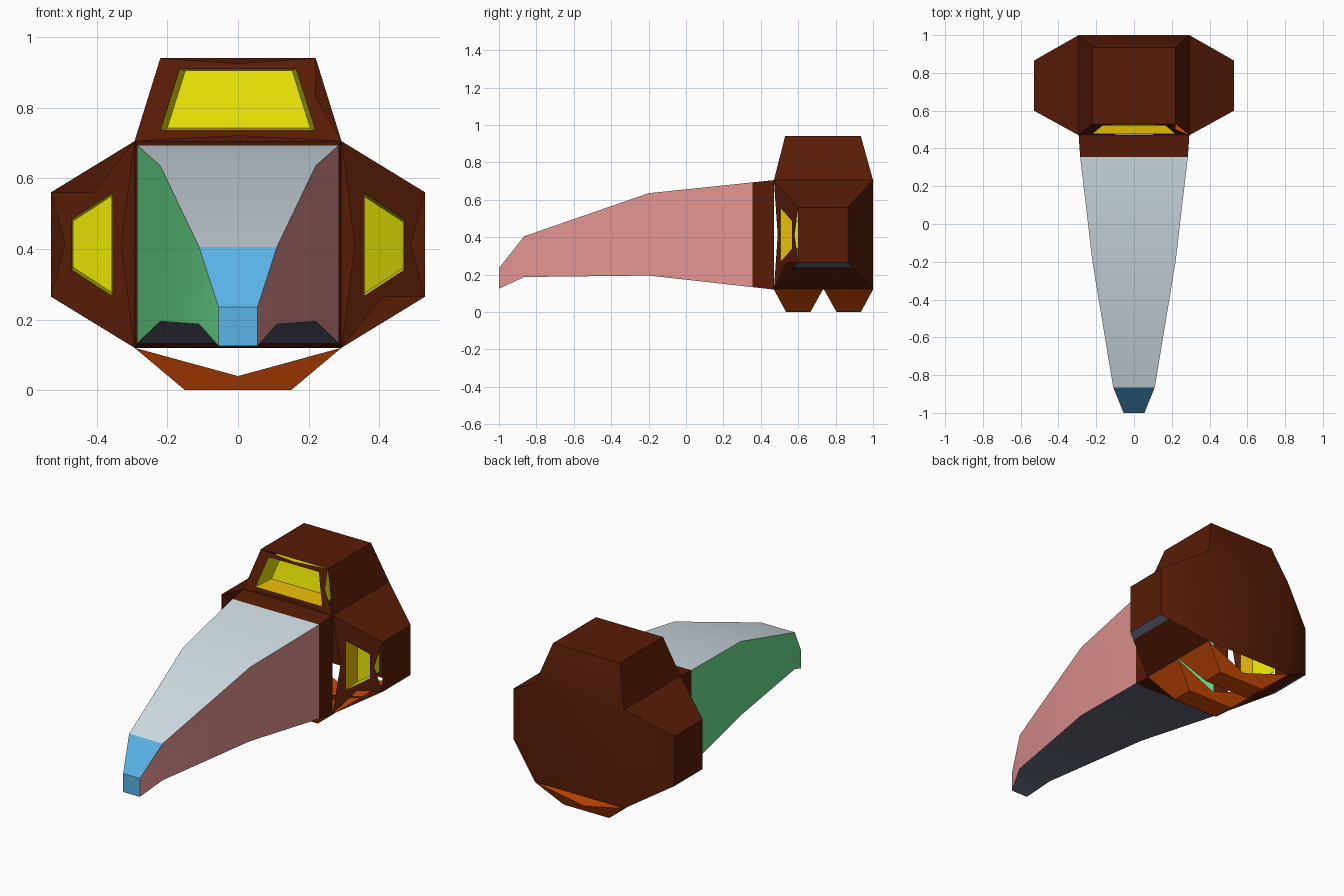
import bpy, bmesh, math
from mathutils import Vector

old = bpy.data.objects.get("Cube")
if old:
    bpy.data.objects.remove(old, do_unlink=True)


def material(name, r, g, b):
    lin = [((c / 255 + 0.055) / 1.055) ** 2.4 if c > 10 else c / 255 / 12.92 for c in (r, g, b)] + [1]
    m = bpy.data.materials.new(name)
    m.use_nodes = True
    m.diffuse_color = lin
    m.node_tree.nodes["Principled BSDF"].inputs["Base Color"].default_value = lin
    return m


brown = material("dark brown", 88, 28, 7)
orange = material("burnt orange", 205, 74, 6)
yellow = material("yellow", 234, 230, 6)
amber = material("amber", 236, 192, 10)
grey = material("pale grey", 210, 224, 230)
red = material("soft red", 226, 148, 146)
green = material("green", 108, 225, 144)
blue = material("sky blue", 98, 193, 248)
slate = material("slate", 98, 104, 120)


def build(name, quads, mats):
    """Make one welded object from (points, material index) polygons."""
    bm = bmesh.new()
    for pts, mat in quads:
        f = bm.faces.new([bm.verts.new(p) for p in pts])
        f.material_index = mat
    bmesh.ops.remove_doubles(bm, verts=bm.verts, dist=0.0005)
    bmesh.ops.recalc_face_normals(bm, faces=bm.faces)
    me = bpy.data.meshes.new(name)
    bm.to_mesh(me)
    bm.free()
    for m in mats:
        me.materials.append(m)
    ob = bpy.data.objects.new(name, me)
    bpy.context.collection.objects.link(ob)
    bpy.ops.object.select_all(action='DESELECT')
    ob.select_set(True)
    bpy.context.view_layer.objects.active = ob
    bpy.ops.object.shade_smooth_by_angle(angle=math.radians(31))


def bridge(a, b, mats):
    """Quads between two matching closed loops."""
    n = len(a)
    return [([a[i], a[(i + 1) % n], b[(i + 1) % n], b[i]], mats[i % len(mats)]) for i in range(n)]


def section(y, w, low, high):
    return [Vector(p) for p in ((-w, y, high), (w, y, high), (w, y, low), (-w, y, low))]


# Snout: tapering open tube, one colour per side, closed at the tip
stations = [section(0.355, 0.285, 0.133, 0.693), section(-0.2, 0.22, 0.195, 0.635),
            section(-0.865, 0.11, 0.187, 0.405), section(-1, 0.055, 0.125, 0.235)]
quads = []
for i in range(3):
    top = 4 if i == 2 else 0
    quads += bridge(stations[i], stations[i + 1], [top, 1, 2, 3])
quads.append((stations[3], 4))
build("snout", quads, [grey, red, slate, green, blue])

# Collar joining the snout to the head
front_ring = section(0.47, 0.293, 0.12, 0.705)
back_ring = section(1, 0.293, 0.12, 0.705)
build("collar", bridge(stations[0], front_ring, [0]), [brown])


# Head shell: back panel, top pod and two side pods with open fronts
def pod(base, cap, strip_side=None):
    quads = [(cap, 0)]
    for i in range(3):
        a, b, c, d = base[i], base[i + 1], cap[i + 1], cap[i]
        if i == strip_side:
            e, f = d.lerp(a, 0.17), c.lerp(b, 0.17)
            quads += [([a, b, f, e], 0), ([e, f, c, d], 1)]
        else:
            quads.append(([a, b, c, d], 0))
    return quads


quads = [(back_ring, 0)]
quads += pod([front_ring[0], back_ring[0], back_ring[1], front_ring[1]],
             [Vector(p) for p in ((-0.22, 0.53, 0.94), (-0.22, 0.935, 0.94),
                                  (0.22, 0.935, 0.94), (0.22, 0.53, 0.94))])
for s, hi, lo in ((1, 1, 2), (-1, 0, 3)):
    quads += pod([front_ring[hi], back_ring[hi], back_ring[lo], front_ring[lo]],
                 [Vector((s * 0.53, y, z)) for y, z in
                  ((0.6, 0.56), (0.865, 0.56), (0.865, 0.265), (0.6, 0.265))], 2)
build("head_shell", quads, [brown, slate])


# Windows: a frame around an opening with a deep tapering recess,
# whose first two walls (next to the head) are amber
def window(name, outer, opening, depth):
    middle = sum(opening, Vector()) / len(opening)
    pane = [middle + (p - middle) * 0.92 + Vector((0, depth, 0)) for p in opening]
    build(name + "_frame", bridge(outer, opening, [0]), [brown])
    walls = [1, 1] + [0] * (len(opening) - 2)
    build(name + "_recess", bridge(opening, pane, walls) + [(pane, 0)], [yellow, amber])


def top_slope(x, z):
    return Vector((x, 0.47 + (z - 0.705) * 0.255, z))


window("top_window",
       [top_slope(*p) for p in ((-0.293, 0.705), (0, 0.72), (0.293, 0.705), (0.22, 0.83),
                                (0.22, 0.94), (0, 0.925), (-0.22, 0.94))],
       [top_slope(*p) for p in ((-0.22, 0.735), (0, 0.735), (0.22, 0.735), (0.19, 0.83),
                                (0.165, 0.91), (0, 0.91), (-0.165, 0.91))], 0.12)

# Side windows: each frame has one notched edge, low on the left and high on the right
for side, s in (("left", 1), ("right", -1)):
    def side_slope(x, z):
        return Vector((s * x, 0.47 + (x - 0.293) * 0.55, z))
    outer = [side_slope(*p) for p in ((0.293, 0.12), (0.33, 0.412), (0.293, 0.705),
                                      (0.53, 0.56), (0.49, 0.412), (0.53, 0.265))]
    opening = [side_slope(*p) for p in ((0.355, 0.265), (0.355, 0.412), (0.355, 0.56),
                                        (0.47, 0.485), (0.47, 0.412), (0.47, 0.34))]
    at = 6 if s > 0 else 3
    outer.insert(at, side_slope(0.41, 0.412 - s * 0.147))
    opening.insert(at, side_slope(0.412, 0.412 - s * 0.11))
    window(side + "_window", outer, opening, 0.1)

# Two V-topped struts under the head
for name, edge, s in (("front_strut", 0.47, 1), ("back_strut", 1, -1)):
    def profile(offset_top, offset_low):
        yt, yl = edge + s * offset_top, edge + s * offset_low
        return [Vector(p) for p in ((-0.293, yt, 0.12), (0, yt + (yl - yt) * 2 / 3, 0.04),
                                    (0.293, yt, 0.12), (0.15, yl, 0), (-0.15, yl, 0))]
    outside, inside = profile(0, 0.065), profile(0.262, 0.195)
    quads = bridge(outside, inside, [0])
    for left, mid, right, low_r, low_l in (outside, inside):
        quads += [([left, mid, low_l], 0), ([mid, low_r, low_l], 0), ([mid, right, low_r], 0)]
    build(name, quads, [orange])
